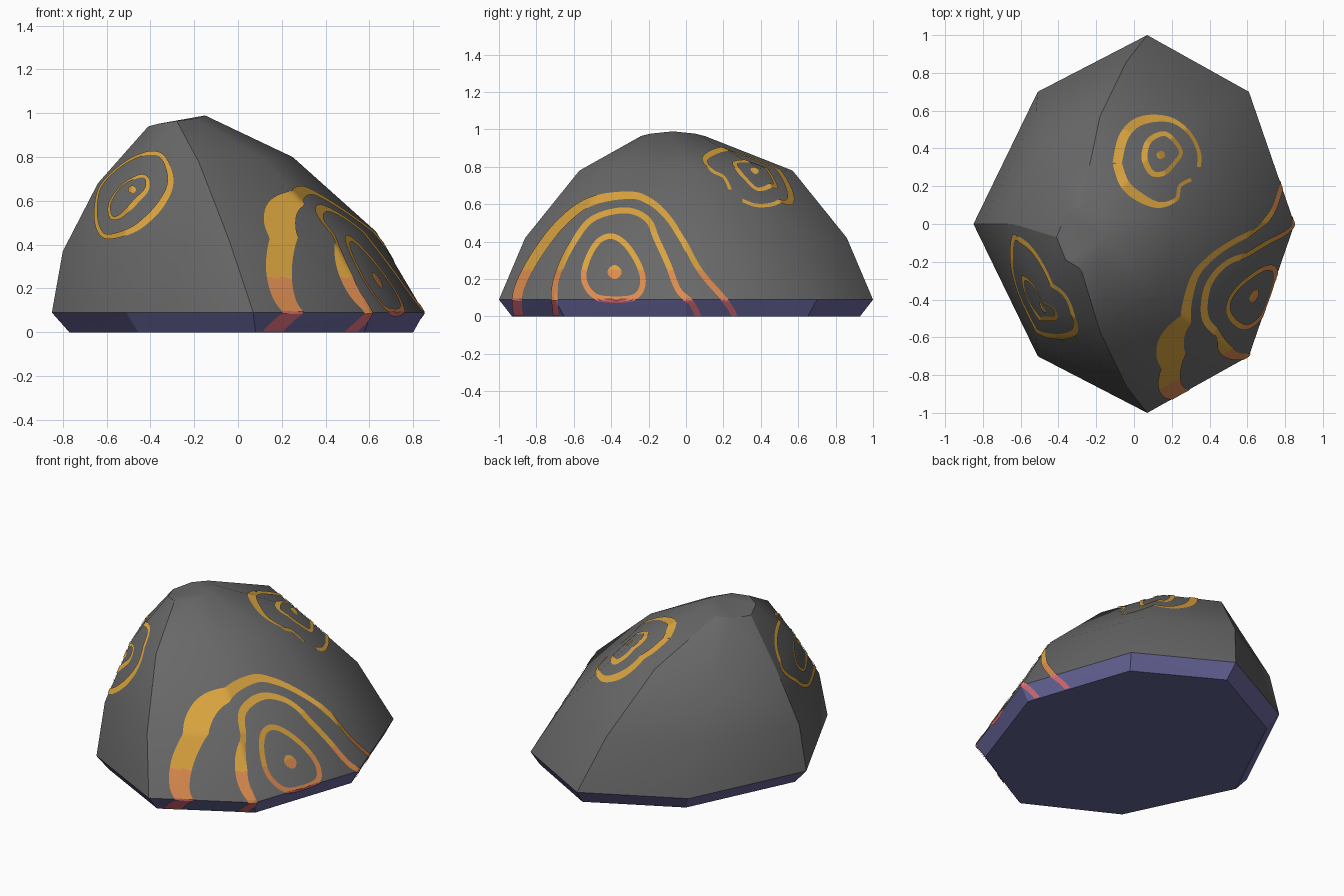
import bpy, bmesh
from mathutils import Vector
from mathutils.bvhtree import BVHTree

if "Cube" in bpy.data.objects:
    bpy.data.objects.remove(bpy.data.objects["Cube"])


def material(name, rgb):
    m = bpy.data.materials.new(name)
    m.diffuse_color = (*rgb, 1)
    m.use_nodes = True
    m.node_tree.nodes["Principled BSDF"].inputs["Base Color"].default_value = m.diffuse_color
    return m


GREY = material("rock grey", (0.14, 0.14, 0.14))
BLUE = material("base blue", (0.135, 0.13, 0.32))
GOLD = material("ring gold", (0.70, 0.37, 0.05))
ORANGE = material("ring orange", (0.72, 0.26, 0.08))
PINK = material("ring pink", (0.72, 0.16, 0.20))


def add_object(name, bm, mats):
    me = bpy.data.meshes.new(name)
    bm.to_mesh(me)
    for m in mats:
        me.materials.append(m)
    ob = bpy.data.objects.new(name, me)
    bpy.context.collection.objects.link(ob)
    return ob


# Rock: stacked eight-sided rings, leaning to the left towards the top
# right x, left x, middle x, half depth, centre y, z at left / middle / right
RINGS = [
    (0.80, -0.77, 0.08, 0.93, 0.0, 0.0, 0.0, 0.0),
    (0.85, -0.85, 0.07, 1.00, 0.0, 0.09, 0.09, 0.09),
    (0.63, -0.80, -0.04, 0.86, 0.0, 0.37, 0.42, 0.46),
    (0.25, -0.64, -0.18, 0.57, 0.0, 0.68, 0.78, 0.80),
    (-0.15, -0.41, -0.28, 0.17, -0.07, 0.94, 0.965, 0.99),
]
bm = bmesh.new()
rows = []
for xr, xl, xm, hy, cy, zl, zm, zr in RINGS:
    pr, pl = xm + 0.69 * (xr - xm), xm + 0.63 * (xl - xm)
    qr, ql = (zr + zm) / 2, (zl + zm) / 2
    d = 0.7 * hy
    pts = [(xr, cy, zr), (pr, cy + d, qr), (xm, cy + hy, zm), (pl, cy + d, ql),
           (xl, cy, zl), (pl, cy - d, ql), (xm, cy - hy, zm), (pr, cy - d, qr)]
    rows.append([bm.verts.new(p) for p in pts])
for i in range(4):
    for j in range(8):
        k = (j + 1) % 8
        f = bm.faces.new((rows[i][j], rows[i][k], rows[i + 1][k], rows[i + 1][j]))
        f.smooth = i > 0
        f.material_index = int(i == 0)
bm.faces.new(rows[4])
under = bm.faces.new(rows[0][::-1])
under.material_index = 1

# Creases: bottom edges, left half of the top rim, front / back / left seams
for i in (0, 1, 4):
    for j in range(2 if i == 4 else 0, 6 if i == 4 else 8):
        bm.edges.get((rows[i][j], rows[i][(j + 1) % 8])).smooth = False
for i in range(4):
    for j in (2, 4, 6):
        bm.edges.get((rows[i][j], rows[i + 1][j])).smooth = False
for f in bm.faces:
    if len(f.verts) == 8:
        f.smooth = f is not under
bmesh.ops.triangulate(bm, faces=bm.faces[:])
add_object("rock", bm, [GREY, BLUE])
tree = BVHTree.FromBMesh(bm)

# Projection of flat (u, v) drawings onto the rock
VIEWS = {
    "right": lambda u, v: (Vector((5, u, max(v, 0.006))), Vector((-1, 0, 0))),
    "top": lambda u, v: (Vector((u, v, 5)), Vector((0, 0, -1))),
    "front": lambda u, v: (Vector((u, -5, v)), Vector((0, 1, 0))),
}


def spline(pts, closed, steps=12):
    n = len(pts)
    get = (lambda i: pts[i % n]) if closed else (lambda i: pts[max(0, min(n - 1, i))])
    out = []
    for i in range(n if closed else n - 1):
        a, b, c, d = (get(i + k) for k in (-1, 0, 1, 2))
        for s in range(steps):
            t = s / steps
            out.append(0.5 * (2 * b + (c - a) * t + (2 * a - 5 * b + 4 * c - d) * t * t
                              + (3 * b - a - 3 * c + d) * t ** 3))
    return out if closed else out + [pts[-1]]


def band(bm, view, pts, width, vary=0.0, side=(-1, 0), closed=True, cols=4):
    """Thin painted strip; it gets wider towards the given side."""
    pts = [Vector(p) for p in pts]
    mid = sum(pts, Vector((0, 0))) / len(pts)
    line = spline(pts, closed)
    n = len(line)
    grid = []
    for i, p in enumerate(line):
        a = line[i - 1] if closed or i else p
        b = line[(i + 1) % n] if closed or i < n - 1 else p
        t = (b - a).normalized()
        w = width + vary * (p - mid).normalized().dot(Vector(side).normalized())
        row = []
        for c in range(cols + 1):
            q = p + Vector((-t.y, t.x)) * w * (c / cols - 0.5)
            hit, nor, _, _ = tree.ray_cast(*VIEWS[view](q.x, q.y))
            row.append((bm.verts.new(hit + nor * 0.005), nor) if hit else None)
        grid.append(row)
    for i in range(n if closed else n - 1):
        k = (i + 1) % n
        for c in range(cols):
            quad = [grid[i][c], grid[k][c], grid[k][c + 1], grid[i][c + 1]]
            if None in quad:
                continue
            f = bm.faces.new([q[0] for q in quad])
            f.normal_update()
            if f.normal.dot(quad[0][1]) < 0:
                f.normal_flip()
            z = f.calc_center_median().z
            f.material_index = 2 if z < 0.092 else 1 if z < 0.25 else 0
            f.smooth = z > 0.1


def dot(bm, view, u, v, r):
    h = r / 2
    band(bm, view, [(u + h, v), (u, v + h), (u - h, v), (u, v - h)], r * 0.98)


COLOURS = [GOLD, ORANGE, PINK]

# Large ring pattern, low on the right side
bm = bmesh.new()
band(bm, "right", [(-0.89, 0), (-0.90, 0.08), (-0.88, 0.17), (-0.80, 0.32), (-0.67, 0.49),
                   (-0.51, 0.61), (-0.30, 0.645), (-0.19, 0.61), (-0.10, 0.53),
                   (-0.02, 0.41), (0.075, 0.24), (0.22, 0.07), (0.26, 0)],
     0.042, 0.012, closed=False)
band(bm, "right", [(-0.69, 0), (-0.70, 0.14), (-0.66, 0.28), (-0.59, 0.41), (-0.51, 0.51),
                   (-0.40, 0.555), (-0.29, 0.56), (-0.20, 0.51), (-0.155, 0.41),
                   (-0.096, 0.28), (-0.04, 0.14), (0.03, 0.07), (0.065, 0)],
     0.032, closed=False)
band(bm, "right", [(-0.545, 0.20), (-0.52, 0.315), (-0.46, 0.405), (-0.385, 0.425),
                   (-0.31, 0.37), (-0.245, 0.26), (-0.23, 0.17), (-0.27, 0.105),
                   (-0.38, 0.09), (-0.49, 0.11)], 0.030)
dot(bm, "right", -0.38, 0.235, 0.038)
add_object("right_rings", bm, COLOURS)

# Ring pattern on the upper back
bm = bmesh.new()
band(bm, "top", [(-0.09, 0.32), (-0.06, 0.45), (0.0, 0.525), (0.09, 0.555), (0.20, 0.545),
                 (0.29, 0.48), (0.34, 0.38), (0.34, 0.30)], 0.035, 0.016, closed=False)
band(bm, "top", [(-0.09, 0.32), (-0.05, 0.21), (0.03, 0.14), (0.13, 0.10), (0.22, 0.13),
                 (0.24, 0.20), (0.30, 0.235)], 0.035, 0.016, closed=False)
band(bm, "top", [(0.055, 0.37), (0.08, 0.44), (0.15, 0.475), (0.20, 0.45), (0.245, 0.38),
                 (0.21, 0.32), (0.16, 0.27), (0.10, 0.265), (0.065, 0.31)], 0.026, 0.006)
dot(bm, "top", 0.14, 0.365, 0.022)
add_object("back_rings", bm, COLOURS)

# Ring pattern on the front left
bm = bmesh.new()
band(bm, "front", [(-0.40, 0.815), (-0.345, 0.80), (-0.31, 0.73), (-0.31, 0.66),
                   (-0.345, 0.59), (-0.40, 0.525), (-0.48, 0.465), (-0.587, 0.435),
                   (-0.63, 0.465), (-0.645, 0.54), (-0.63, 0.65), (-0.565, 0.73),
                   (-0.48, 0.79)], 0.021, 0.012, side=(1, -0.8))
band(bm, "front", [(-0.415, 0.70), (-0.415, 0.65), (-0.46, 0.60), (-0.53, 0.53),
                   (-0.575, 0.525), (-0.58, 0.59), (-0.525, 0.67), (-0.45, 0.71)],
     0.016, 0.009, side=(1, -0.8))
dot(bm, "front", -0.48, 0.65, 0.018)
add_object("left_rings", bm, COLOURS)
